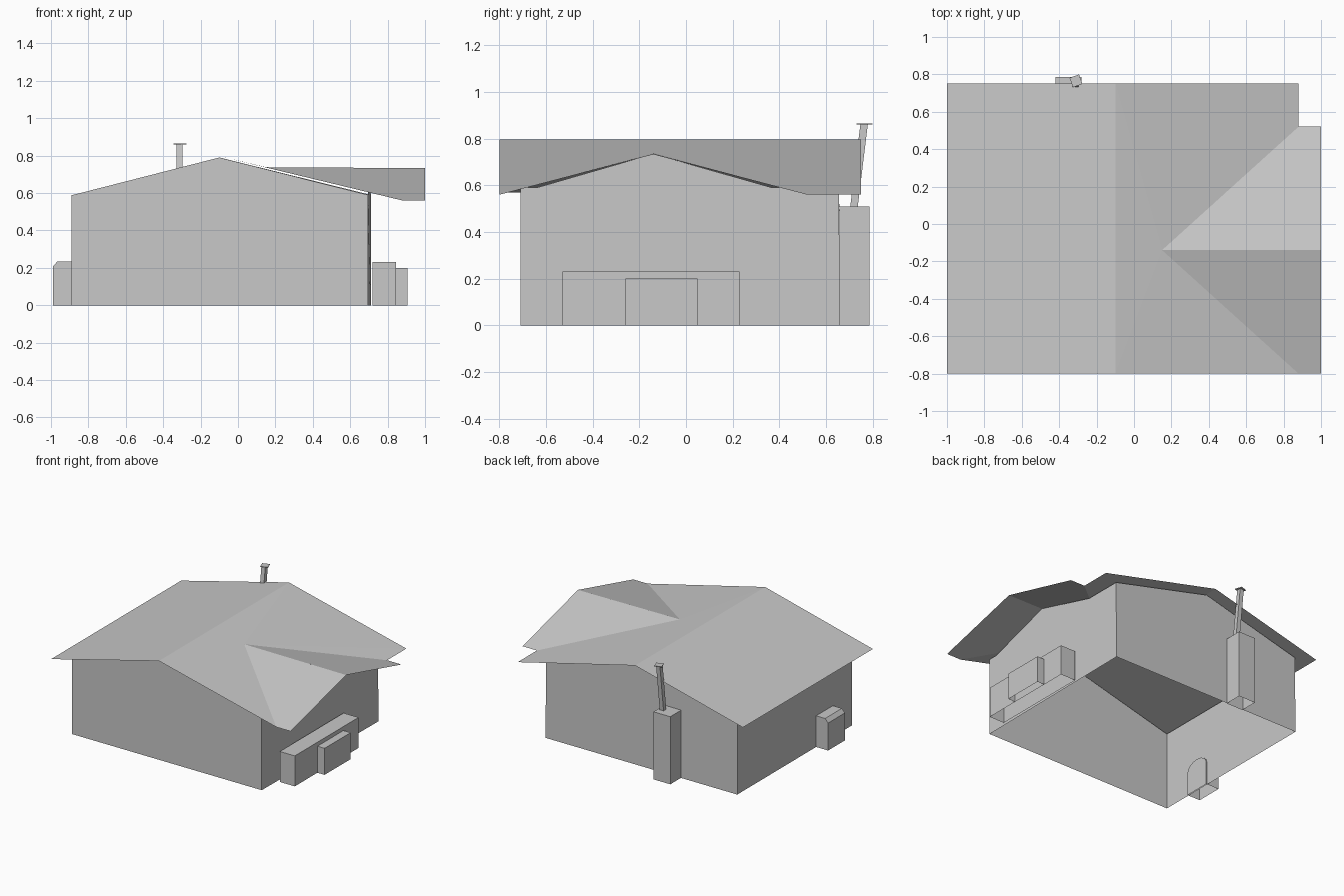
import bpy, math
from mathutils import Matrix, Vector

cube = bpy.data.objects.get("Cube")
if cube:
    bpy.data.objects.remove(cube, do_unlink=True)

grey = bpy.data.materials.new("plain_grey")
grey.use_nodes = True
grey.diffuse_color = (0.58, 0.58, 0.58, 1)
grey.node_tree.nodes["Principled BSDF"].inputs["Base Color"].default_value = grey.diffuse_color


def build(name, verts, faces):
    mesh = bpy.data.meshes.new(name)
    mesh.from_pydata(verts, [], faces)
    mesh.materials.append(grey)
    obj = bpy.data.objects.new(name, mesh)
    bpy.context.collection.objects.link(obj)
    return obj


def prism(name, profile, y0, y1, ends=True):
    """Extrude an (x, z) profile along y, leaving the floor side open."""
    n = len(profile)
    verts = [(x, y, z) for y in (y0, y1) for x, z in profile]
    faces = [(i, i + 1, n + i + 1, n + i) for i in range(n - 1)]
    if ends:
        faces += [tuple(reversed(range(n))), tuple(range(n, 2 * n))]
    return build(name, verts, faces)


def open_box(name, x0, x1, y0, y1, top):
    return prism(name, [(x0, 0), (x0, top), (x1, top), (x1, 0)], y0, y1)


# Wall shells, open to the floor and to the underside of the roof
build("front_wall", [(-.89, -.71, 0), (.695, -.71, 0), (.695, -.71, .59),
                     (-.1, -.71, .79), (-.89, -.71, .588)], [(0, 1, 2, 3, 4)])
build("back_wall", [(.71, .66, 0), (-.89, .66, 0), (-.89, .655, .588),
                    (-.1, .655, .79), (.71, .655, .59)], [(0, 1, 2, 3, 4)])
build("plain_side_wall", [(-.89, .66, 0), (-.89, -.71, 0),
                          (-.89, -.71, .588), (-.89, .655, .588)], [(0, 1, 2, 3)])
build("gable_side_wall", [(.695, -.71, 0), (.71, .66, 0), (.71, .655, .59),
                          (.71, .37, .59), (.705, -.14, .735),
                          (.695, -.64, .59), (.695, -.71, .59)], [tuple(range(7))])

# Thin roof: main ridge along y, with a cross gable over the +x side
ridge_x, cross_y, eave = -.1, -.14, .56
build("roof", [
    (-1, -.8, .57), (ridge_x, -.8, .797), (ridge_x, .75, .797), (-1, .75, .57),
    (.88, -.8, eave), (.15, cross_y, .738), (.88, .52, eave), (.88, .75, eave),
    (1, cross_y, .733), (1, -.8, eave), (1, .52, eave)],
    [(0, 1, 2, 3), (1, 4, 5), (1, 5, 2), (5, 6, 7), (5, 7, 2),
     (5, 4, 9, 8), (5, 8, 10, 6)])

# Stepped boxes on the +x side
open_box("large_step", .72, .845, -.53, .23, .23)
open_box("small_step", .845, .905, -.26, .05, .2)

# Hearth bump on the -x side, with a chamfered top edge
prism("hearth_box", [(-.99, 0), (-.99, .207), (-.965, .235), (-.89, .235), (-.89, 0)],
      -.48, -.28)

# Arched panel inside the wall, in front of the hearth
centre, half, spring = -.38, .1, .17
arch = [(centre - half, 0)]
arch += [(centre - half * math.cos(math.pi * i / 8),
          spring + .07 * math.sin(math.pi * i / 8)) for i in range(9)]
arch += [(centre + half, 0)]
n = len(arch)
build("hearth_arch", [(x, y, z) for x in (-.888, -.881) for y, z in arch],
      [tuple(range(n, 2 * n))] + [(i, i + 1, n + i + 1, n + i) for i in range(n - 1)])

# Back chimney: masonry base, leaning flue and turned cap
open_box("chimney_base", -.42, -.28, .655, .787, .51)


def flue_ring(centre, half, turn=0):
    spin = Matrix.Rotation(turn, 3, 'Z')
    return [Vector(centre) + spin @ Vector((sx * half, sy * half, 0))
            for sx, sy in ((-1, -1), (1, -1), (1, 1), (-1, 1))]


bottom = flue_ring((-.312, .72, .51), .016)
top = flue_ring((-.312, .763, .86), .016)
build("flue", bottom + top,
      [(i, (i + 1) % 4, 4 + (i + 1) % 4, 4 + i) for i in range(4)] + [(4, 5, 6, 7)])
cap_low = flue_ring((-.31, .765, .86), .027, math.radians(20))
cap_high = flue_ring((-.31, .765, .865), .027, math.radians(20))
build("flue_cap", cap_low + cap_high,
      [(i, (i + 1) % 4, 4 + (i + 1) % 4, 4 + i) for i in range(4)]
      + [(4, 5, 6, 7), (3, 2, 1, 0)])
